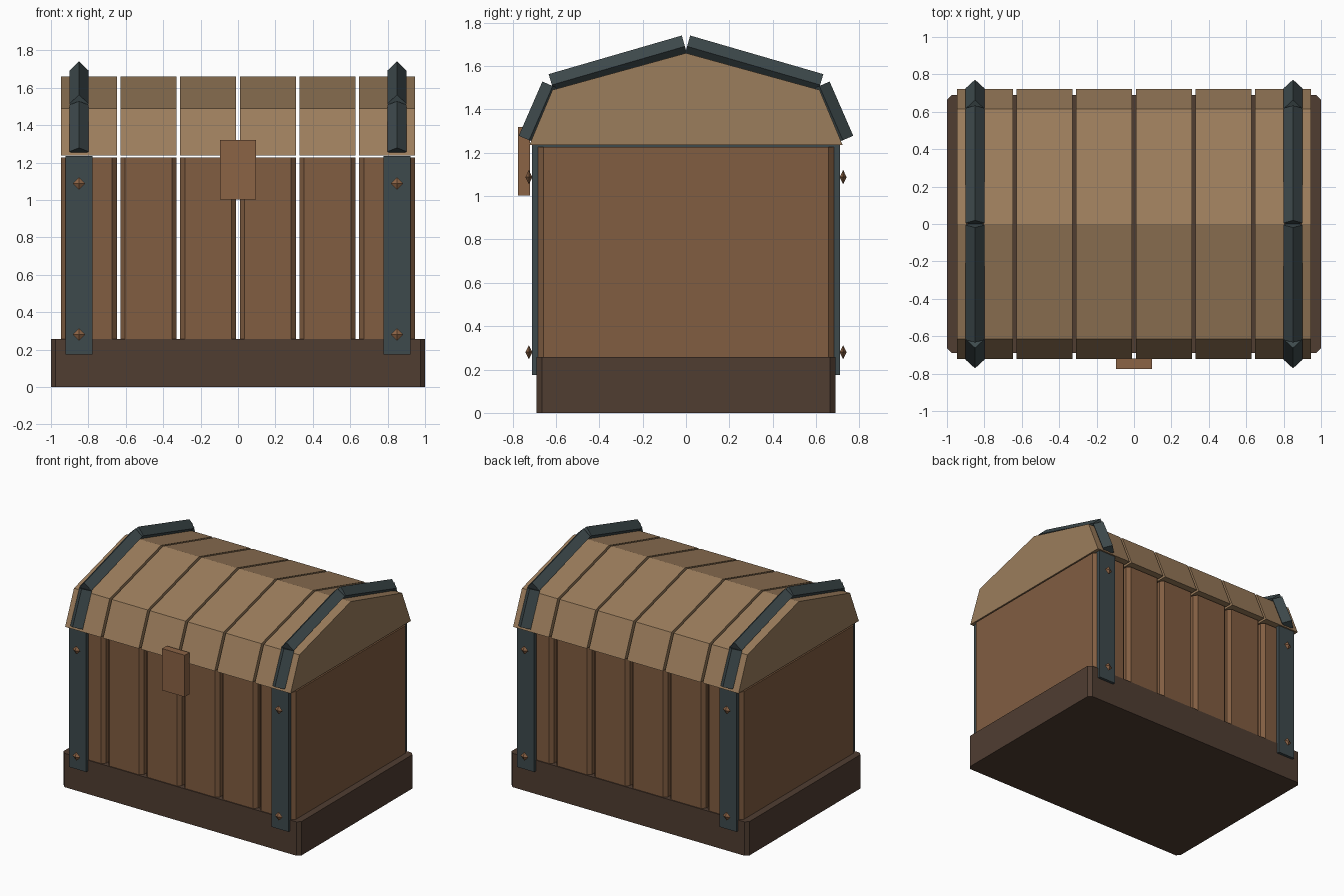
import bpy, bmesh
from mathutils import Vector

if "Cube" in bpy.data.objects:
    bpy.data.objects.remove(bpy.data.objects["Cube"])


def material(name, rgb):
    m = bpy.data.materials.new(name)
    m.diffuse_color = (*rgb, 1)
    m.use_nodes = True
    m.node_tree.nodes["Principled BSDF"].inputs["Base Color"].default_value = m.diffuse_color
    return m


BASE = material("dark_wood", (0.08, 0.047, 0.031))
BODY = material("brown_wood", (0.22, 0.11, 0.053))
LID = material("light_wood", (0.33, 0.205, 0.107))
IRON = material("iron", (0.048, 0.068, 0.073))
COPPER = material("copper", (0.26, 0.125, 0.06))


def finish(bm, name, mat):
    bmesh.ops.recalc_face_normals(bm, faces=bm.faces[:])
    mesh = bpy.data.meshes.new(name)
    bm.to_mesh(mesh)
    bm.free()
    mesh.materials.append(mat)
    ob = bpy.data.objects.new(name, mesh)
    bpy.context.collection.objects.link(ob)
    return ob


def box(name, lo, hi, mat, chamfer=0):
    """Box between two corners, optionally with chamfered upright edges."""
    lo, hi = Vector(lo), Vector(hi)
    bm = bmesh.new()
    bmesh.ops.create_cube(bm, size=1)
    bmesh.ops.scale(bm, vec=hi - lo, verts=bm.verts)
    bmesh.ops.translate(bm, vec=(lo + hi) / 2, verts=bm.verts)
    if chamfer:
        upright = [e for e in bm.edges
                   if abs(e.verts[0].co.z - e.verts[1].co.z) > 0.01]
        bmesh.ops.bevel(bm, geom=upright, offset=chamfer, segments=1,
                        profile=0.5, affect='EDGES')
    return finish(bm, name, mat)


def slab(name, profile, x0, x1, mat):
    """Extrude a y-z profile along x."""
    bm = bmesh.new()
    face = bm.faces.new([bm.verts.new((x0, y, z)) for y, z in profile])
    new = bmesh.ops.extrude_face_region(bm, geom=[face])["geom"]
    bmesh.ops.translate(bm, vec=(x1 - x0, 0, 0),
                        verts=[v for v in new if isinstance(v, bmesh.types.BMVert)])
    return finish(bm, name, mat)


def diamond_bar(name, x, a, b, r, mat):
    """Four-sided bar with a ridge outward, between two y-z points."""
    a, b = Vector((x, *a)), Vector((x, *b))
    side = Vector((1, 0, 0))
    up = side.cross((b - a).normalized())
    bm = bmesh.new()
    rings = [[bm.verts.new(p + d * r) for d in (side, up, -side, -up)] for p in (a, b)]
    for ring in rings:
        bm.faces.new(ring)
    for i in range(4):
        j = (i + 1) % 4
        bm.faces.new((rings[0][i], rings[0][j], rings[1][j], rings[1][i]))
    return finish(bm, name, mat)


def rivet(name, loc, mat):
    """Flattened octahedron."""
    bm = bmesh.new()
    bmesh.ops.create_uvsphere(bm, u_segments=4, v_segments=2, radius=1)
    bmesh.ops.scale(bm, vec=(0.033, 0.016, 0.033), verts=bm.verts)
    bmesh.ops.translate(bm, vec=loc, verts=bm.verts)
    return finish(bm, name, mat)


# Plinth
box("base", (-1, -0.69, 0), (1, 0.69, 0.257), BASE, 0.025)

# Body and lid planks, with open gaps between them
lid_profile = [(-0.722, 1.237), (-0.616, 1.49), (0, 1.66), (0.616, 1.49), (0.722, 1.237)]
for i in range(6):
    x = (i - 2.5) * 0.319
    box(f"body_plank_{i}", (x - 0.15, -0.683, 0.25), (x + 0.15, 0.683, 1.227), BODY, 0.025)
    slab(f"lid_plank_{i}", lid_profile, x - 0.15, x + 0.15, LID)

for sx, side in ((-1, "left"), (1, "right")):
    x = 0.85 * sx
    # Flat body band
    box(f"body_band_{side}", (x - 0.072, -0.711, 0.175), (x + 0.072, 0.711, 1.236), IRON)
    for sy, end in ((-1, "front"), (1, "back")):
        # Lid straps
        diamond_bar(f"lid_strap_top_{side}_{end}", x,
                    (0.005 * sy, 1.691), (0.619 * sy, 1.513), 0.052, IRON)
        diamond_bar(f"lid_strap_side_{side}_{end}", x,
                    (0.615 * sy, 1.508), (0.724 * sy, 1.258), 0.052, IRON)
        # Rivets on the bands
        for z in (0.28, 1.088):
            rivet(f"rivet_{side}_{end}", (x, 0.725 * sy, z), COPPER)

# Lock plate
box("lock_plate", (-0.095, -0.775, 1.003), (0.095, -0.72, 1.32), COPPER)
